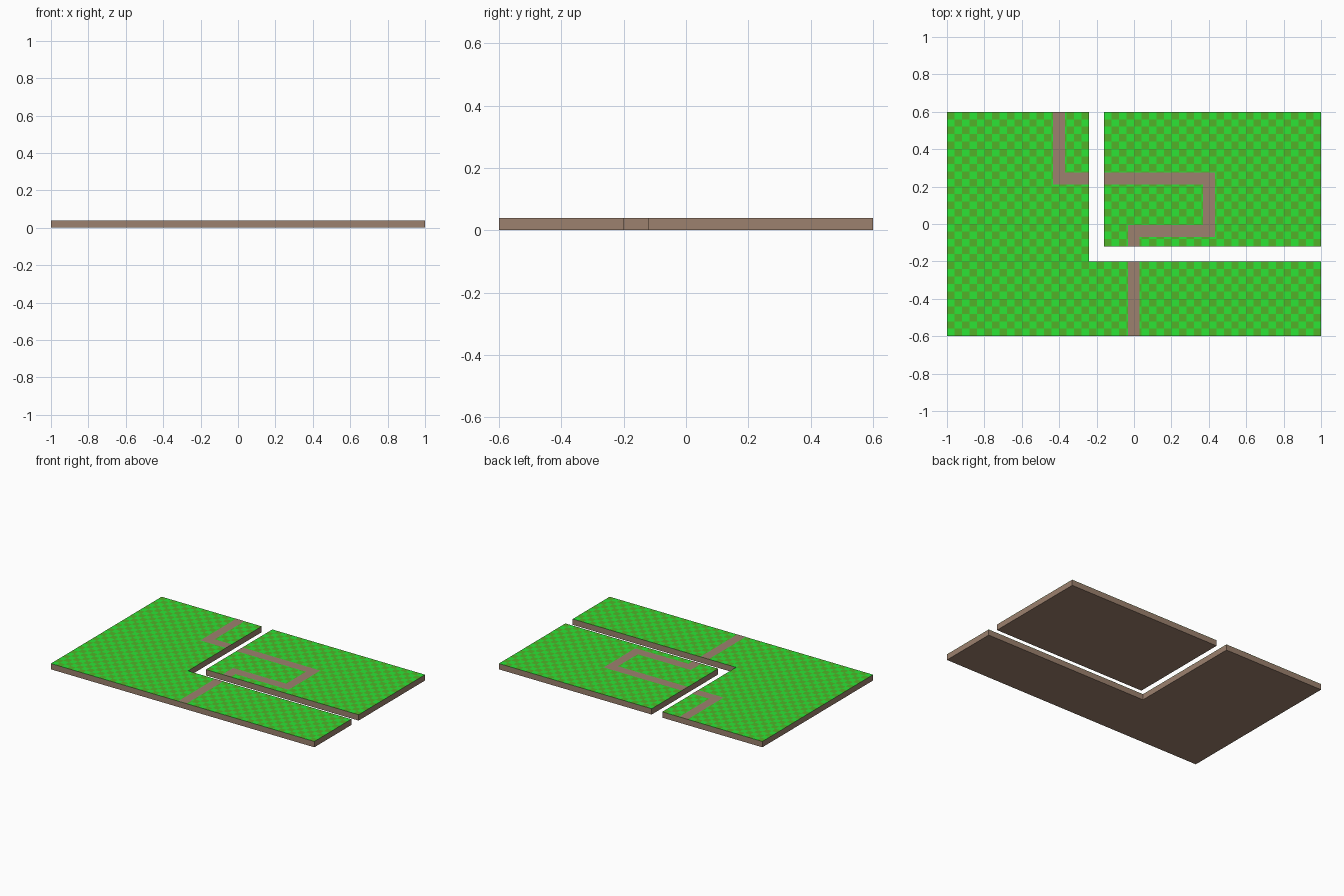
import bpy, bmesh

if "Cube" in bpy.data.objects:
    bpy.data.objects.remove(bpy.data.objects["Cube"])

TOP, CELL, LIP = 0.04, 0.04, 0.001


def material(name, color):
    m = bpy.data.materials.new(name)
    m.diffuse_color = (*color, 1)
    m.use_nodes = True
    m.node_tree.nodes["Principled BSDF"].inputs["Base Color"].default_value = m.diffuse_color
    return m


soil_mat = material("soil", (0.335, 0.22, 0.157))
light_mat = material("light_grass", (0.025, 0.78, 0.036))
dark_mat = material("dark_grass", (0.085, 0.45, 0.022))
path_mat = material("path_dirt", (0.335, 0.22, 0.157))


def finish(name, bm, mats):
    mesh = bpy.data.meshes.new(name)
    bm.to_mesh(mesh)
    bm.free()
    for m in mats:
        mesh.materials.append(m)
    obj = bpy.data.objects.new(name, mesh)
    bpy.context.collection.objects.link(obj)


def soil(name, outline):
    # open-topped slab; the grass closes it
    bm = bmesh.new()
    low = [bm.verts.new((x, y, 0)) for x, y in outline]
    high = [bm.verts.new((x, y, TOP - LIP)) for x, y in outline]
    n = len(outline)
    for i in range(n):
        j = (i + 1) % n
        bm.faces.new((low[i], low[j], high[j], high[i]))
    bm.faces.new(low[::-1])
    finish(name, bm, [soil_mat])


def grass(name, keep):
    # checkered grass made of square cells, with a thin lip round the edge
    bm = bmesh.new()
    for i in range(50):
        for j in range(30):
            x, y = -1 + i * CELL, -0.6 + j * CELL
            if keep(x + CELL / 2, y + CELL / 2):
                f = bm.faces.new([bm.verts.new((x + a * CELL, y + b * CELL, TOP))
                                  for a, b in ((0, 0), (1, 0), (1, 1), (0, 1))])
                f.material_index = (i + j) % 2
    bmesh.ops.remove_doubles(bm, verts=bm.verts, dist=1e-4)
    rim = [e for e in bm.edges if e.is_boundary]
    lip = bmesh.ops.extrude_edge_only(bm, edges=rim)["geom"]
    for v in lip:
        if isinstance(v, bmesh.types.BMVert):
            v.co.z -= LIP
    bmesh.ops.recalc_face_normals(bm, faces=bm.faces)
    if sum(f.normal.z for f in bm.faces) < 0:
        bmesh.ops.reverse_faces(bm, faces=bm.faces)
    finish(name, bm, [light_mat, dark_mat])


def path(name, rects):
    # flat dirt strips just above the grass
    bm = bmesh.new()
    for x0, x1, y0, y1 in rects:
        bm.faces.new([bm.verts.new((x, y, TOP + 0.0008))
                      for x, y in ((x0, y0), (x1, y0), (x1, y1), (x0, y1))])
    finish(name, bm, [path_mat])


# Two banks separated by an L-shaped river channel
soil("outer_bank_soil", [(-1, -0.6), (1, -0.6), (1, -0.2), (-0.24, -0.2),
                         (-0.24, 0.6), (-1, 0.6)])
soil("inner_bank_soil", [(-0.16, -0.12), (1, -0.12), (1, 0.6), (-0.16, 0.6)])
grass("outer_bank_grass", lambda x, y: x < -0.24 or y < -0.2)
grass("inner_bank_grass", lambda x, y: x > -0.16 and y > -0.12)

# Winding path, interrupted by the channel
path("outer_bank_path", [(-0.433, -0.37, 0.275, 0.6), (-0.433, -0.24, 0.21, 0.275),
                         (-0.033, 0.03, -0.6, -0.2)])
path("inner_bank_path", [(-0.16, 0.433, 0.21, 0.275), (0.37, 0.433, -0.005, 0.21),
                         (-0.033, 0.433, -0.07, -0.005), (-0.033, 0.03, -0.12, -0.07)])
